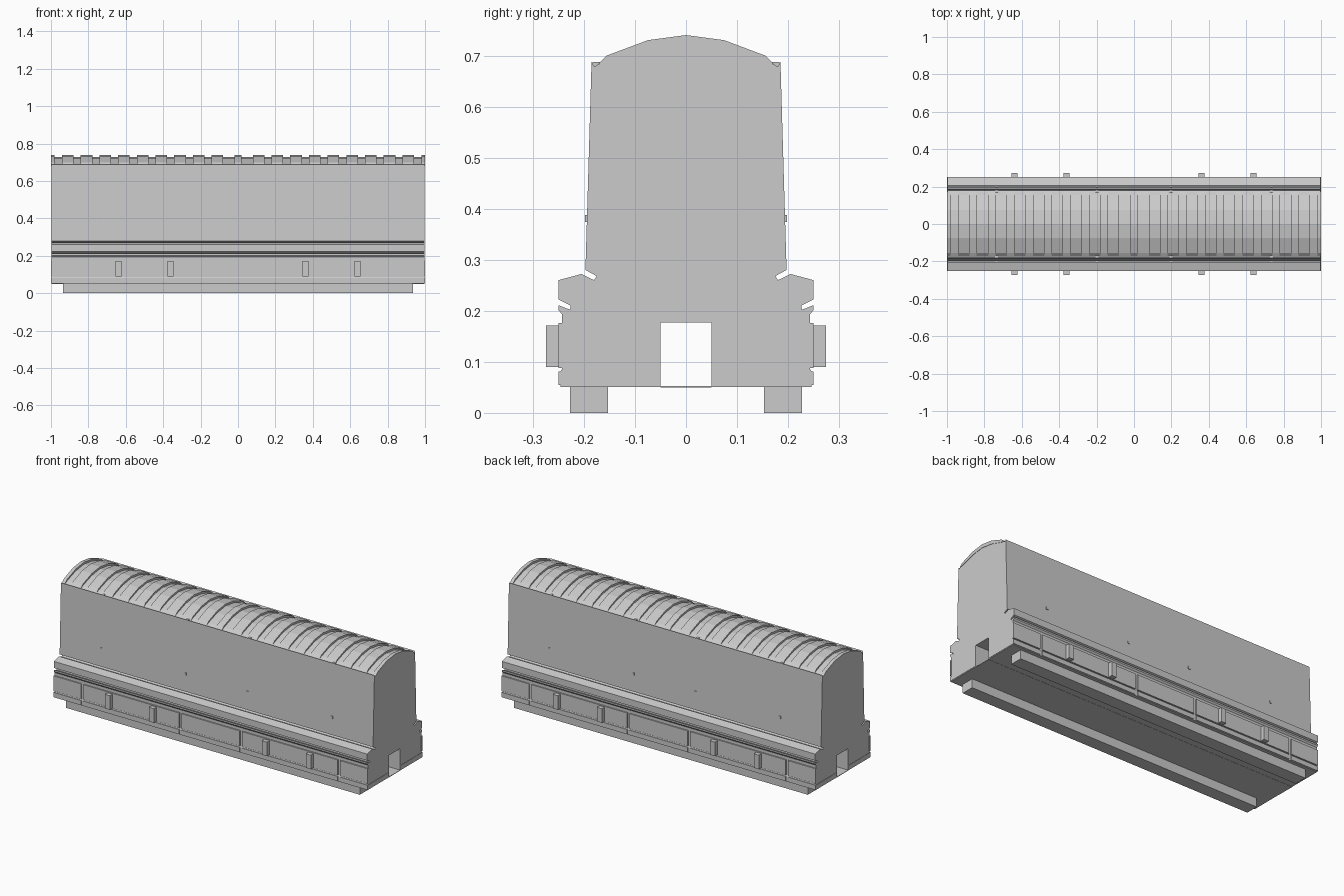
import bpy
import bmesh

cube = bpy.data.objects.get("Cube")
if cube:
    bpy.data.objects.remove(cube, do_unlink=True)

grey = bpy.data.materials.new("plain_grey")
grey.use_nodes = True
COLOUR = (0.6, 0.6, 0.6, 1)
grey.diffuse_color = COLOUR
grey.node_tree.nodes["Principled BSDF"].inputs["Base Color"].default_value = COLOUR


def finish(name, bm):
    bmesh.ops.recalc_face_normals(bm, faces=bm.faces)
    mesh = bpy.data.meshes.new(name)
    bm.to_mesh(mesh)
    bm.free()
    mesh.materials.append(grey)
    obj = bpy.data.objects.new(name, mesh)
    bpy.context.collection.objects.link(obj)
    return obj


def add_prism(bm, outline, x0, x1):
    """Extrude a closed (y, z) outline from x0 to x1."""
    face = bm.faces.new([bm.verts.new((x0, y, z)) for y, z in outline])
    out = bmesh.ops.extrude_face_region(bm, geom=[face])
    verts = [v for v in out["geom"] if isinstance(v, bmesh.types.BMVert)]
    bmesh.ops.translate(bm, verts=verts, vec=(x1 - x0, 0, 0))


def add_box(bm, x0, x1, y0, y1, z0, z1):
    add_prism(bm, [(y0, z0), (y1, z0), (y1, z1), (y0, z1)], x0, x1)


def both_sides(bm, x0, x1, y0, y1, z0, z1):
    add_box(bm, x0, x1, y0, y1, z0, z1)
    add_box(bm, x0, x1, -y1, -y0, z0, z1)


def mirrored(half):
    """Complete a half outline that runs from the top to the bottom."""
    return half + [(-y, z) for y, z in reversed(half) if y > 0]


# Main body: tall hull, side ledges with grooves and the central tunnel
hull = [(0, .729), (.075, .719), (.155, .692), (.18, .678), (.185, .688),
        (.197, .28), (.175, .268), (.18, .26), (.205, .272), (.25, .26),
        (.25, .222), (.226, .21), (.227, .202), (.25, .211), (.25, .202),
        (.243, .193), (.243, .086), (.246, .081), (.246, .051),
        (.05, .051), (.05, .177)]
bm = bmesh.new()
add_prism(bm, mirrored(hull), -.998, .998)
finish("body", bm)

# Roof ribs: wide bands, narrow ones at the middle and the ends
rib = [(0, .74), (.075, .73), (.155, .70), (.172, .684), (.155, .685),
       (.075, .71), (0, .72)]
bands = [(-1, -.98), (-.02, .02), (.98, 1)]
for i in range(9):
    c = .11 + .1 * i
    bands += [(c - .031, c + .031), (-c - .031, -c + .031)]
bm = bmesh.new()
for x0, x1 in bands:
    add_prism(bm, mirrored(rib), x0, x1)
finish("roof_ribs", bm)

# Thin floor closing the tunnel
bm = bmesh.new()
add_box(bm, -.998, .998, -.05, .05, .05, .053)
finish("tunnel_floor", bm)

# Raised side panels and the strips below them
bm = bmesh.new()
for x0, x1 in [(-1, -.825), (-.81, -.2), (-.185, .185), (.2, .81), (.825, 1)]:
    both_sides(bm, x0, x1, .24, .25, .088, .176)
    both_sides(bm, x0, x1, .24, .25, .055, .081)
finish("side_panels", bm)

# Plates on both ends
bm = bmesh.new()
for x0, x1 in [(-1, -.996), (.996, 1)]:
    both_sides(bm, x0, x1, .055, .248, .055, .08)
finish("end_plates", bm)

# Side boxes
bm = bmesh.new()
for x in (-.64, -.36, .36, .64):
    both_sides(bm, x - .016, x + .016, .245, .274, .09, .171)
finish("side_boxes", bm)

# Long skids under the body
bm = bmesh.new()
both_sides(bm, -.935, .935, .153, .227, 0, .053)
finish("skids", bm)

# Small studs on the walls and brackets in the roof gutter
bm = bmesh.new()
for x in (-.735, -.198, .198, .735):
    both_sides(bm, x - .006, x + .006, .19, .198, .374, .388)
    both_sides(bm, x - .008, x + .008, .166, .183, .676, .687)
finish("wall_studs", bm)
